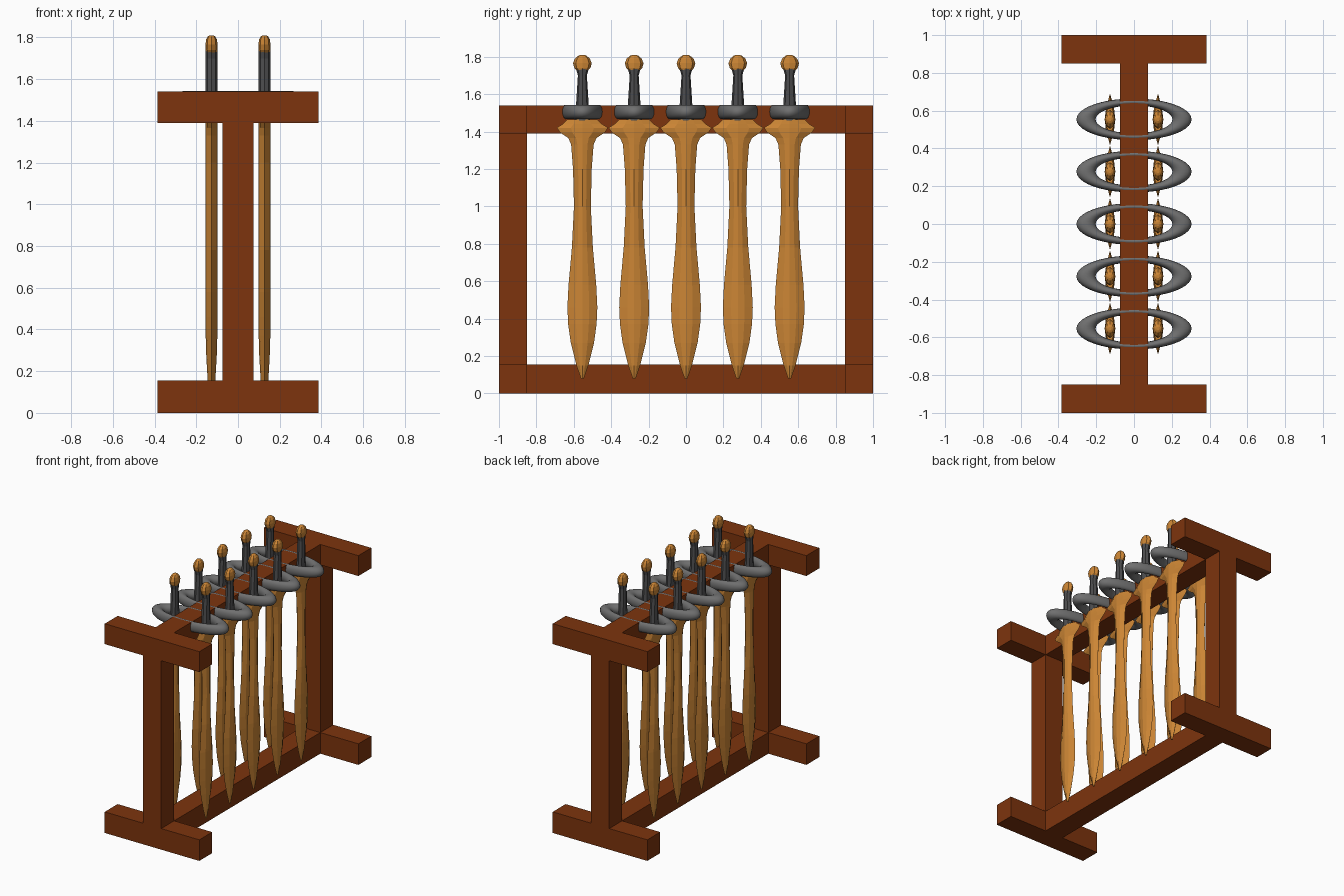
import bpy, bmesh, math

if "Cube" in bpy.data.objects:
    bpy.data.objects.remove(bpy.data.objects["Cube"])


def material(name, rgb):
    m = bpy.data.materials.new(name)
    m.diffuse_color = (*rgb, 1)
    m.use_nodes = True
    m.node_tree.nodes["Principled BSDF"].inputs["Base Color"].default_value = m.diffuse_color
    return m


WOOD = material("red brown wood", (0.205, 0.034, 0.004))
BRONZE = material("bronze", (0.60, 0.235, 0.035))
GRIP = material("dark grip", (0.075, 0.075, 0.078))
RING = material("grey iron", (0.16, 0.16, 0.16))


def finish(name, bm, mat):
    bmesh.ops.recalc_face_normals(bm, faces=bm.faces[:])
    me = bpy.data.meshes.new(name)
    bm.to_mesh(me)
    bm.free()
    me.materials.append(mat)
    ob = bpy.data.objects.new(name, me)
    bpy.context.collection.objects.link(ob)
    return ob


def box(name, x, y, z, mat):
    bm = bmesh.new()
    bmesh.ops.create_cube(bm, size=1)
    for v in bm.verts:
        for i, (a, b) in enumerate((x, y, z)):
            v.co[i] = a + (b - a) * (v.co[i] + 0.5)
    return finish(name, bm, mat)


def loft(name, section, stations, mat):
    """Sweep a unit section up z; stations are (z, half width y, half depth x)."""
    bm = bmesh.new()
    loops = [[bm.verts.new((sx * d, sy * w, z)) for sx, sy in section]
             for z, w, d in stations]
    n = len(section)
    for a, b in zip(loops, loops[1:]):
        for i in range(n):
            bm.faces.new((a[i], a[(i + 1) % n], b[(i + 1) % n], b[i]))
    bm.faces.new(loops[0])
    bm.faces.new(loops[-1])
    return finish(name, bm, mat)


def ring(name, y, z):
    """Elliptical ring, a torus stretched across the rack."""
    bm = bmesh.new()
    nu, nv = 40, 14
    loops = []
    for i in range(nu):
        u = math.tau * i / nu
        row = []
        for j in range(nv):
            v = math.tau * j / nv
            r = 1 + 0.2 * math.cos(v)
            row.append(bm.verts.new((0.254 * r * math.cos(u),
                                     y + 0.092 * r * math.sin(u),
                                     z + 0.038 * math.sin(v))))
        loops.append(row)
    for i in range(nu):
        a, b = loops[i], loops[(i + 1) % nu]
        for j in range(nv):
            k = (j + 1) % nv
            f = bm.faces.new((a[j], b[j], b[k], a[k]))
            f.smooth = True
    return finish(name, bm, RING)


# wooden frame
T, H = 0.075, 1.54
for level, z in (("lower", (0, 0.155)), ("upper", (1.39, H))):
    box(level + "_beam", (-T, T), (-0.85, 0.85), z, WOOD)
    for end, y in (("front", (-1, -0.85)), ("back", (0.85, 1))):
        box(f"{level}_{end}_crossbar", (-0.385, 0.385), y, z, WOOD)
for end, y in (("front", (-1, -0.85)), ("back", (0.85, 1))):
    box(end + "_post", (-T, T), y, (0.155, 1.39), WOOD)

# sword sections: ridged blade and octagonal hilt
BLADE_SECTION = [(0, 1), (0.75, 0.45), (1, 0), (0.75, -0.45),
                 (0, -1), (-0.75, -0.45), (-1, 0), (-0.75, 0.45)]
ROUND = [(math.sin(math.tau * i / 8), math.cos(math.tau * i / 8)) for i in range(8)]
BLADE = [(0.08, 0.008, 0.006), (0.15, 0.032, 0.018), (0.27, 0.062, 0.025),
         (0.37, 0.076, 0.028), (0.46, 0.08, 0.028), (0.58, 0.074, 0.028),
         (0.78, 0.056, 0.028), (1.0, 0.045, 0.028), (1.2, 0.05, 0.028),
         (1.33, 0.06, 0.028), (1.365, 0.075, 0.028), (1.395, 0.12, 0.028),
         (1.42, 0.137, 0.028), (1.44, 0.105, 0.028), (1.465, 0.08, 0.026)]
HILT = [(1.46, 0.042, 0.028), (1.54, 0.034, 0.028), (1.70, 0.024, 0.028),
        (1.735, 0.034, 0.028)]
POMMEL = [(1.722, 0.026, 0.026), (1.74, 0.043, 0.029), (1.765, 0.05, 0.029),
          (1.79, 0.04, 0.026), (1.805, 0.022, 0.017), (1.81, 0.01, 0.008)]

# five pairs of swords, each pair held by one ring
for k in range(5):
    y = (k - 2) * 0.277
    ring(f"ring_{k + 1}", y, 1.505)
    for side, x in (("left", -0.127), ("right", 0.127)):
        for part, sec, prof, mat in (("blade", BLADE_SECTION, BLADE, BRONZE),
                                     ("grip", ROUND, HILT, GRIP),
                                     ("pommel", ROUND, POMMEL, BRONZE)):
            ob = loft(f"{side}_{part}_{k + 1}", sec, prof, mat)
            ob.location = (x, y, 0)
